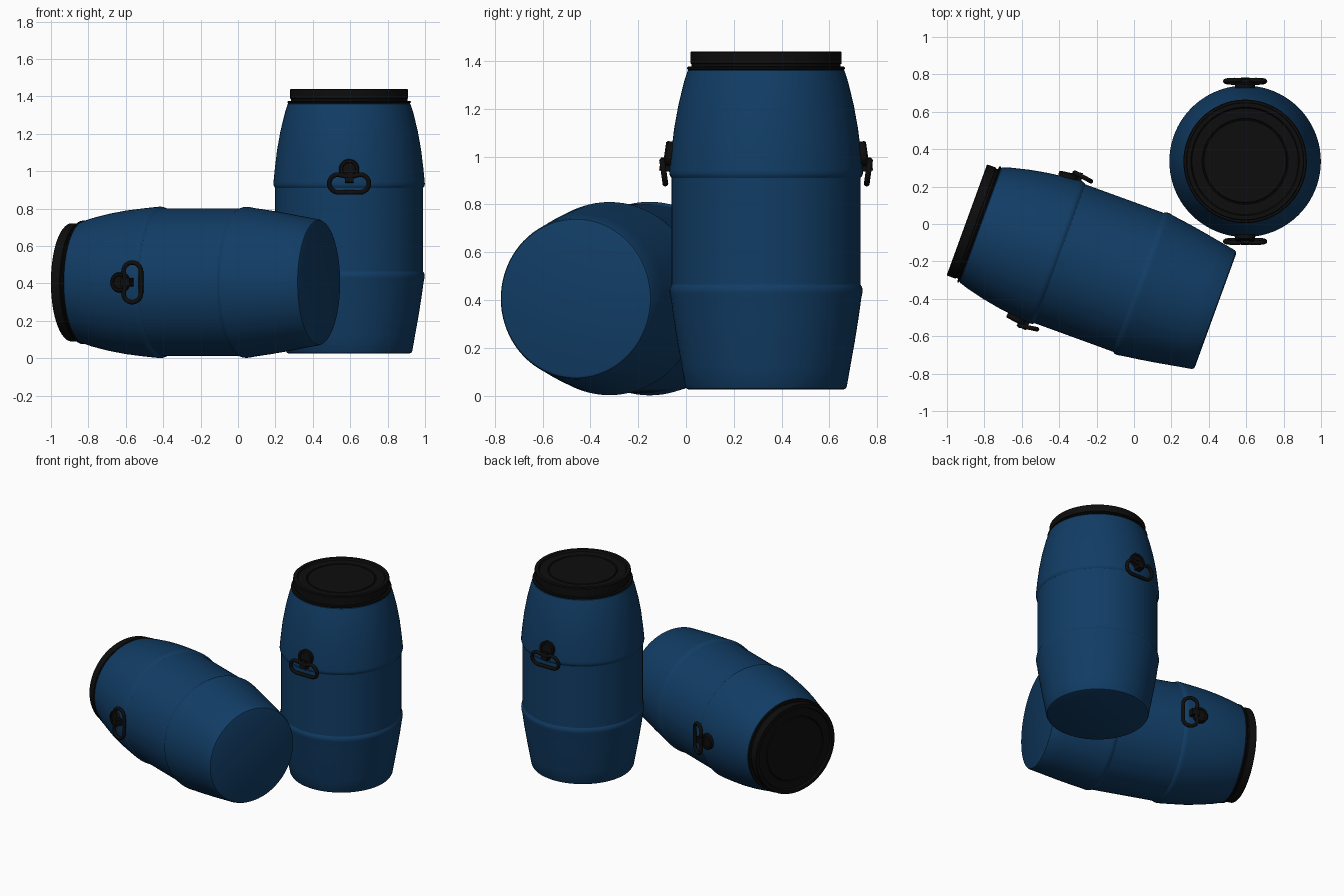
import bpy, bmesh, math
from mathutils import Matrix, Vector

if "Cube" in bpy.data.objects:
    bpy.data.objects.remove(bpy.data.objects["Cube"])


def material(name, color):
    m = bpy.data.materials.new(name)
    m.diffuse_color = (*color, 1)
    m.use_nodes = True
    m.node_tree.nodes["Principled BSDF"].inputs["Base Color"].default_value = m.diffuse_color
    return m


BLUE = material("navy blue plastic", (0.0056, 0.046, 0.130))
BLACK = material("black plastic", (0.004, 0.004, 0.004))


def finish(name, bm, mat, matrix, angle=28):
    bmesh.ops.remove_doubles(bm, verts=bm.verts, dist=1e-5)
    bmesh.ops.recalc_face_normals(bm, faces=bm.faces)
    mesh = bpy.data.meshes.new(name)
    bm.to_mesh(mesh)
    bm.free()
    mesh.transform(matrix)
    mesh.materials.append(mat)
    ob = bpy.data.objects.new(name, mesh)
    bpy.context.collection.objects.link(ob)
    bpy.ops.object.select_all(action='DESELECT')
    ob.select_set(True)
    bpy.context.view_layer.objects.active = ob
    bpy.ops.object.shade_smooth_by_angle(angle=math.radians(angle))
    return ob


def lathe(name, profile, mat, matrix, sides=80):
    # profile of (radius, height) spun around local z
    bm = bmesh.new()
    vs = [bm.verts.new((r, 0, z)) for r, z in profile]
    es = [bm.edges.new(p) for p in zip(vs, vs[1:])]
    bmesh.ops.spin(bm, geom=vs + es, cent=(0, 0, 0), axis=(0, 0, 1),
                   angle=math.tau, steps=sides, use_merge=True)
    return finish(name, bm, mat, matrix)


def tube(name, path, radius, mat, matrix, sides=10):
    # closed round tube along a path in the local xz plane
    bm = bmesh.new()
    rings, n = [], len(path)
    for i in range(n):
        p = Vector(path[i])
        t = (Vector(path[(i + 1) % n]) - Vector(path[i - 1])).normalized()
        side = Vector((t.y, -t.x))
        ring = []
        for k in range(sides):
            a = math.tau * k / sides
            q = p + side * radius * math.cos(a)
            ring.append(bm.verts.new((q.x, radius * math.sin(a), q.y)))
        rings.append(ring)
    for i in range(n):
        a, b = rings[i], rings[(i + 1) % n]
        for k in range(sides):
            j = (k + 1) % sides
            bm.faces.new((a[k], a[j], b[j], b[k]))
    return finish(name, bm, mat, matrix, 60)


BODY = [(0, 0), (.322, 0), (.332, .004), (.338, .014), (.353, .1), (.371, .2),
        (.387, .3), (.398, .38), (.403, .405), (.404, .415), (.402, .428),
        (.395, .44), (.395, .885), (.402, .895), (.405, .905), (.404, .92),
        (.397, .99), (.385, 1.09), (.367, 1.19), (.344, 1.285),
        (.328, 1.335), (.31, 1.345), (.31, 1.37), (0, 1.37)]
LID = [(.305, 1.338), (.326, 1.338), (.330, 1.342), (.330, 1.347),
       (.326, 1.351), (.311, 1.351), (.311, 1.362), (.316, 1.364),
       (.316, 1.411), (.312, 1.415), (.290, 1.415), (.284, 1.403),
       (.230, 1.403), (.227, 1.397), (.222, 1.397), (.219, 1.403), (0, 1.403)]


def handle_path():
    # wide loop with round ends and a shallow dip under the lug
    pts = []
    for sx, start in ((1, -90), (-1, 90)):
        for i in range(13):
            a = math.radians(start + 180 * i / 12)
            pts.append((sx * .058 + .048 * math.cos(a), .048 * math.sin(a)))
        if sx == 1:
            pts += [(.03, .041), (0, .034), (-.03, .041)]
    return pts


def barrel(label, place):
    lathe(label + " body", BODY, BLUE, place)
    lathe(label + " lid", LID, BLACK, place)
    # handles on two opposite sides
    for side, turn in (("front", 0), ("back", math.pi)):
        base = place @ Matrix.Rotation(turn, 4, 'Z')
        tilt = Matrix.Rotation(math.radians(8), 4, 'X')
        mount = base @ Matrix.Translation((0, -.407, .985)) @ tilt.inverted()
        disc = mount @ Matrix.Rotation(math.pi / 2, 4, 'X')
        lathe(f"{label} {side} handle mount",
              [(0, -.022), (.054, -.022), (.054, .012), (.048, .018),
               (.036, .018), (.033, .013), (0, .013)], BLACK, disc, 28)
        bm = bmesh.new()
        bmesh.ops.create_cube(bm, size=1, matrix=Matrix.Translation((0, -.008, -.045))
                              @ Matrix.Diagonal((.045, .045, .055, 1)))
        finish(f"{label} {side} handle lug", bm, BLACK, mount)
        tube(f"{label} {side} handle loop", handle_path(), .0125, BLACK,
             base @ Matrix.Translation((0, -.428, .91)) @ tilt.inverted()
             @ Matrix.Rotation(math.radians(16), 4, 'X'))


# standing barrel, and one lying on its side turned 20 degrees
barrel("standing barrel", Matrix.Translation((.594, .335, .025)))
barrel("lying barrel", Matrix.Translation((.436, -.462, .406))
       @ Matrix.Rotation(math.radians(-20), 4, 'Z')
       @ Matrix.Rotation(math.radians(-90), 4, 'Y'))
